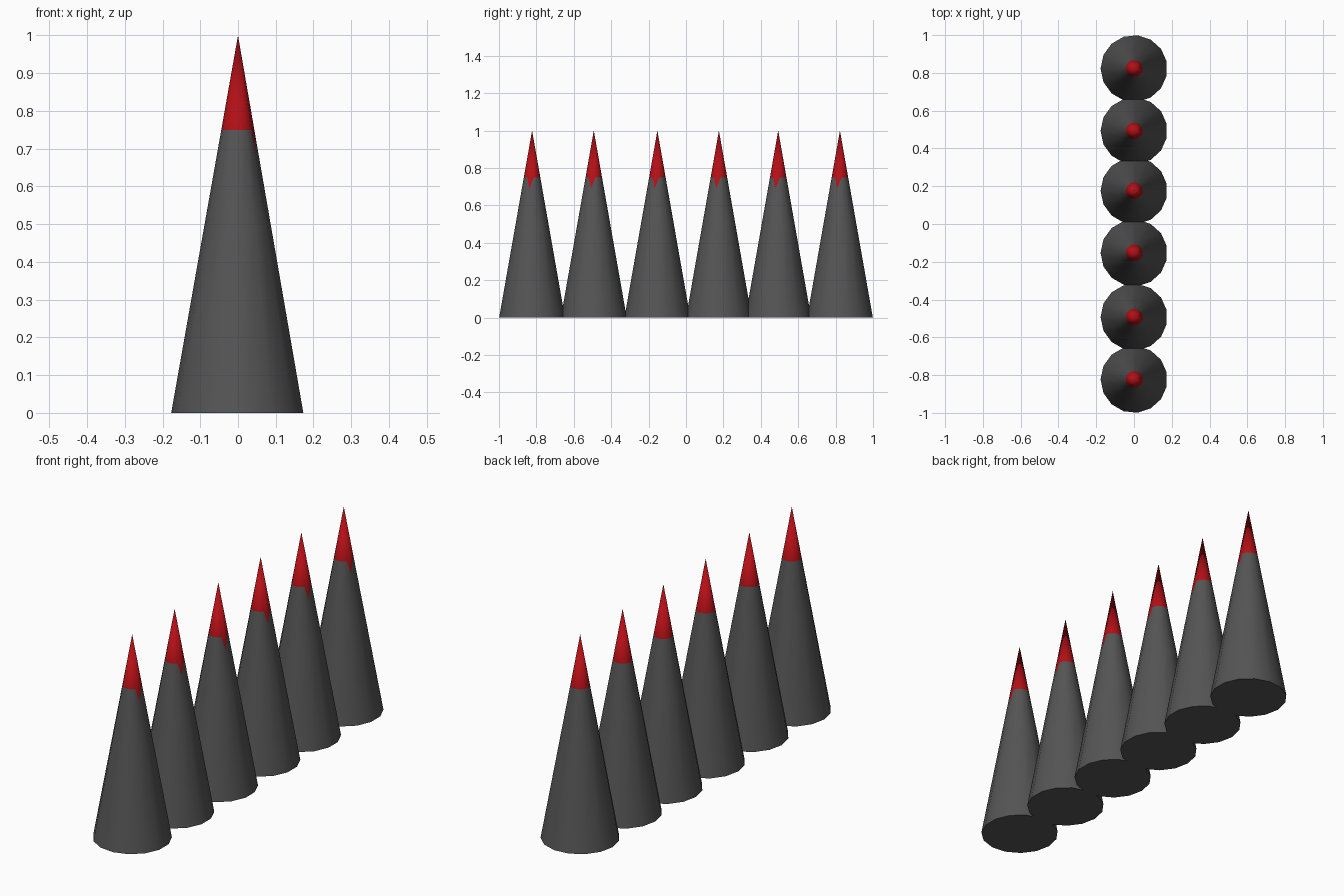
import bpy, bmesh
from math import sin, cos, pi

if "Cube" in bpy.data.objects:
    bpy.data.objects.remove(bpy.data.objects["Cube"])

SIDES, R = 15, 0.177


def material(name, rgb):
    m = bpy.data.materials.new(name)
    m.diffuse_color = (*rgb, 1)
    m.use_nodes = True
    m.node_tree.nodes["Principled BSDF"].inputs["Base Color"].default_value = m.diffuse_color
    return m


dark = material("dark_grey", (0.09, 0.09, 0.09))
red = material("red", (0.45, 0.005, 0.008))


def ring(bm, z):
    r = R * (1 - z)
    # a vertex on -x and a flat on +x
    return [bm.verts.new((r * cos(pi + 2 * pi * i / SIDES),
                          r * sin(pi + 2 * pi * i / SIDES), z)) for i in range(SIDES)]


# Spike: grey cone with a red tip whose paint line dips at one corner
bm = bmesh.new()
rings = [ring(bm, z) for z in (0, 0.5, 0.75)]
tip = bm.verts.new((0, 0, 1))
low = rings[2][SIDES // 2]
low.co = (0.048, -0.015, 0.69)
bm.faces.new(rings[0][::-1])
for i in range(SIDES):
    j = (i + 1) % SIDES
    for a, b in zip(rings, rings[1:]):
        bm.faces.new((a[i], a[j], b[j], b[i]))
    bm.faces.new((rings[2][i], rings[2][j], tip)).material_index = 1
for f in bm.faces:
    f.smooth = len(f.verts) < 5
for e in bm.edges:
    e.smooth = e.calc_face_angle(0) < 0.7
mesh = bpy.data.meshes.new("spike")
bm.to_mesh(mesh)
bm.free()
mesh.materials.append(dark)
mesh.materials.append(red)

# Row of six spikes
for k, y in enumerate((-0.823, -0.493, -0.153, 0.176, 0.493, 0.823)):
    ob = bpy.data.objects.new(f"spike_{k + 1}", mesh)
    ob.location.y = y
    bpy.context.collection.objects.link(ob)
